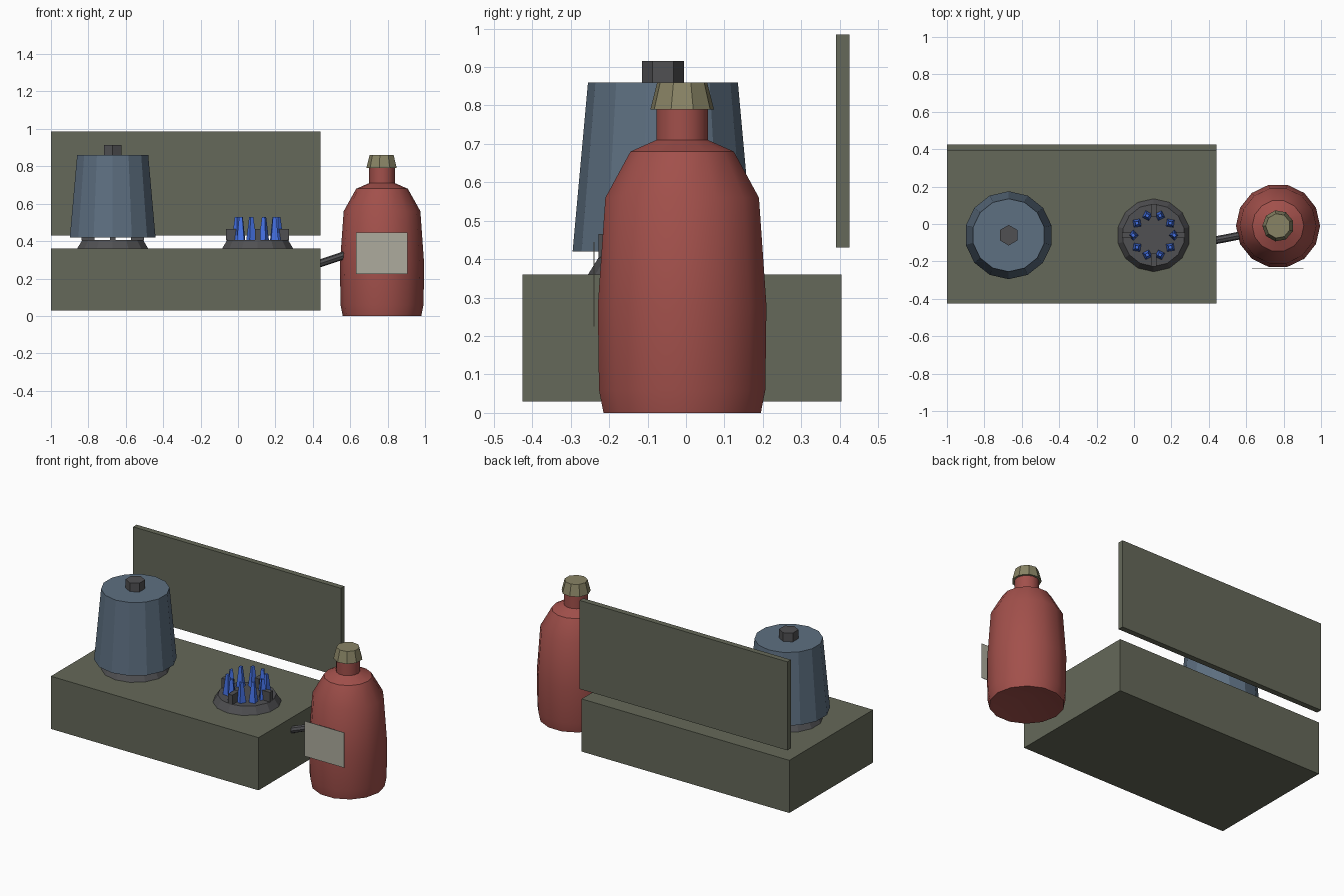
import bpy, bmesh
from math import pi, sin, cos, radians
from mathutils import Vector, Matrix

if "Cube" in bpy.data.objects:
    bpy.data.objects.remove(bpy.data.objects["Cube"])


def mat(name, r, g, b):
    m = bpy.data.materials.new(name)
    m.diffuse_color = (r, g, b, 1)
    m.use_nodes = True
    m.node_tree.nodes["Principled BSDF"].inputs["Base Color"].default_value = m.diffuse_color
    return m


OLIVE = mat("olive_enamel", 0.13, 0.14, 0.10)
BLUE = mat("pot_blue", 0.11, 0.16, 0.22)
IRON = mat("dark_iron", 0.08, 0.08, 0.085)
FLAME = mat("flame_blue", 0.06, 0.17, 0.80)
RED = mat("bottle_red", 0.36, 0.08, 0.07)
CAP = mat("cap_tan", 0.25, 0.23, 0.13)
PAPER = mat("label_paper", 0.42, 0.41, 0.34)


def finish(name, bm, material):
    bmesh.ops.recalc_face_normals(bm, faces=bm.faces)
    me = bpy.data.meshes.new(name)
    bm.to_mesh(me)
    bm.free()
    me.materials.append(material)
    ob = bpy.data.objects.new(name, me)
    bpy.context.collection.objects.link(ob)
    return ob


def box(name, lo, hi, material):
    lo, hi = Vector(lo), Vector(hi)
    bm = bmesh.new()
    bmesh.ops.create_cube(bm, size=1, matrix=Matrix.Translation((lo + hi) / 2)
                          @ Matrix.Diagonal((*(hi - lo), 1)))
    return finish(name, bm, material)


def cone(name, x, y, z0, z1, r0, r1, sides, material, turn=0):
    bm = bmesh.new()
    bmesh.ops.create_cone(
        bm, cap_ends=True, segments=sides, radius1=r0, radius2=r1, depth=z1 - z0,
        matrix=Matrix.Translation((x, y, (z0 + z1) / 2)) @ Matrix.Rotation(turn, 4, 'Z'))
    return finish(name, bm, material)


# stove body and raised back panel
box("stove_body", (-1, -0.425, 0.03), (0.44, 0.405, 0.36), OLIVE)
box("back_panel", (-1, 0.39, 0.43), (0.44, 0.425, 0.985), OLIVE)


# burners: dished base with four pot supports
def burner(label, x, y):
    cone(label + "_burner_base", x, y, 0.36, 0.405, 0.195, 0.167, 14, IRON)
    bm = bmesh.new()
    for i in range(4):
        bmesh.ops.create_cube(bm, size=1, matrix=Matrix.Translation((x, y, 0))
                              @ Matrix.Rotation(i * pi / 2, 4, 'Z')
                              @ Matrix.Translation((0.133, 0, 0.434))
                              @ Matrix.Diagonal((0.07, 0.03, 0.062, 1)))
    finish(label + "_pot_supports", bm, IRON)


burner("left", -0.67, -0.06)
burner("right", 0.105, -0.06)

# ring of flames on the right burner
bm = bmesh.new()
for i in range(10):
    bmesh.ops.create_cone(bm, cap_ends=True, segments=4, radius1=0.028, radius2=0.012,
                          depth=0.125, matrix=Matrix.Translation((0.105, -0.06, 0.467))
                          @ Matrix.Rotation(i * pi / 5, 4, 'Z')
                          @ Matrix.Translation((0.11, 0, 0)))
finish("flames", bm, FLAME)

# pot and its lid knob
cone("pot", -0.67, -0.06, 0.42, 0.86, 0.235, 0.195, 14, BLUE)
cone("pot_knob", -0.67, -0.06, 0.86, 0.915, 0.055, 0.055, 6, IRON)

# fuel bottle: lathed profile with a dished underside
profile = [(0, 0.06), (0.19, 0), (0.21, 0), (0.222, 0.06), (0.225, 0.28), (0.205, 0.56),
           (0.138, 0.68), (0.069, 0.71), (0.069, 0.80), (0, 0.80)]
SIDES = 14
bm = bmesh.new()
rings = []
for r, z in profile:
    rings.append([bm.verts.new((0.77 + r * cos(2 * pi * i / SIDES),
                                -0.01 + r * sin(2 * pi * i / SIDES), z))
                  for i in range(SIDES)])
for a, b in zip(rings, rings[1:]):
    for i in range(SIDES):
        j = (i + 1) % SIDES
        bm.faces.new((a[i], a[j], b[j], b[i]))
bmesh.ops.remove_doubles(bm, verts=bm.verts, dist=1e-5)
bottle = finish("fuel_bottle", bm, RED)
bpy.context.view_layer.objects.active = bottle
bottle.select_set(True)
bpy.ops.object.shade_smooth_by_angle(angle=radians(35))

# cap and label
cone("bottle_cap", 0.77, -0.01, 0.79, 0.86, 0.084, 0.066, 9, CAP, radians(10))
box("bottle_label", (0.63, -0.241, 0.225), (0.905, -0.238, 0.445), PAPER)

# fuel pipe from the stove into the bottle
p0, p1 = Vector((0.42, -0.09, 0.275)), Vector((0.60, -0.055, 0.335))
d = p1 - p0
bm = bmesh.new()
bmesh.ops.create_cone(bm, cap_ends=True, segments=8, radius1=0.021, radius2=0.021,
                      depth=d.length, matrix=Matrix.Translation((p0 + p1) / 2)
                      @ d.to_track_quat('Z', 'Y').to_matrix().to_4x4())
finish("fuel_pipe", bm, IRON)
